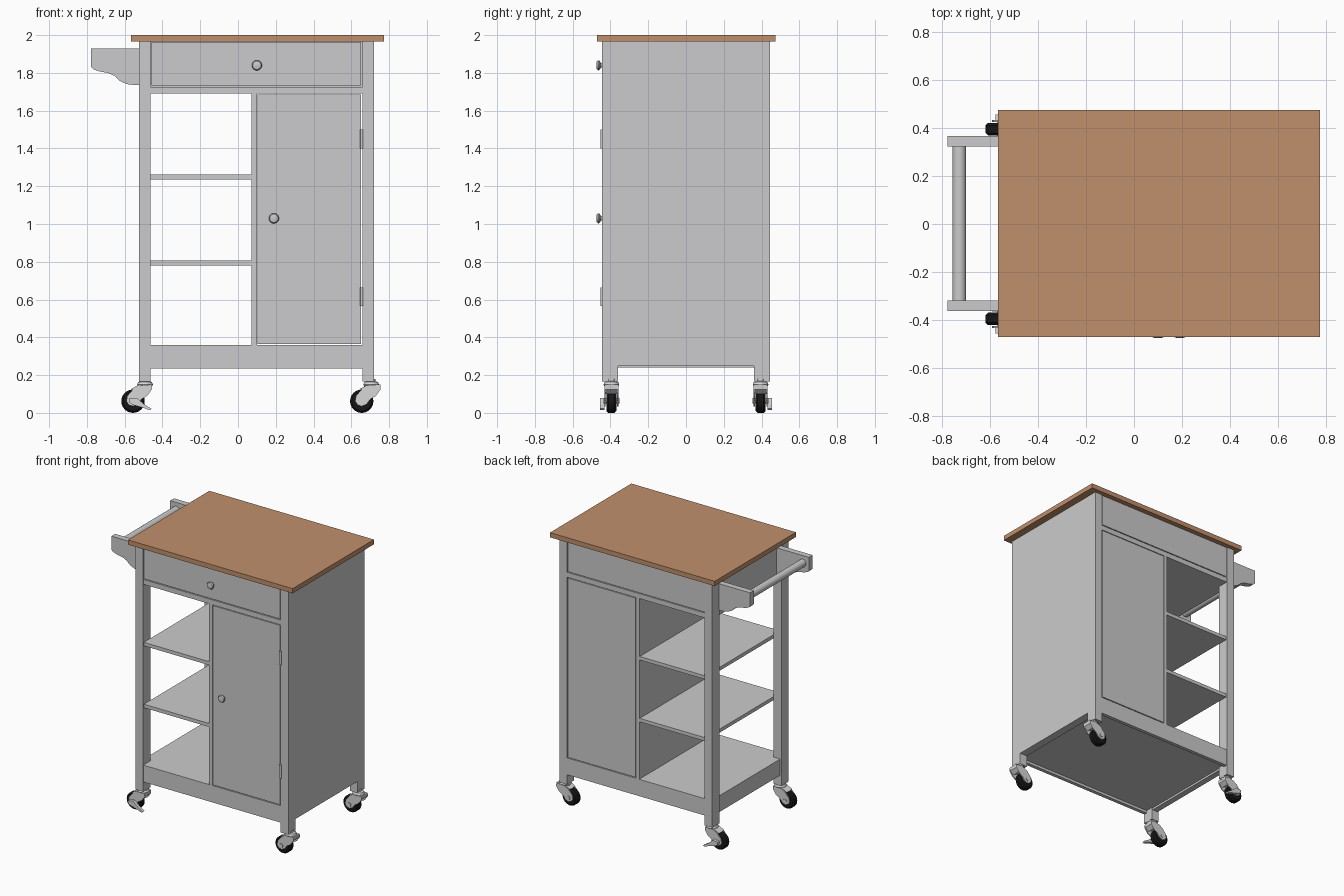
import bpy, bmesh, math
from mathutils import Matrix, Vector

if "Cube" in bpy.data.objects:
    bpy.data.objects.remove(bpy.data.objects["Cube"])


def material(name, rgb):
    m = bpy.data.materials.new(name)
    m.diffuse_color = (*rgb, 1)
    m.use_nodes = True
    m.node_tree.nodes["Principled BSDF"].inputs["Base Color"].default_value = m.diffuse_color
    return m


GREY = material("painted grey", (0.60, 0.60, 0.61))
WOOD = material("wood", (0.53, 0.28, 0.15))
METAL = material("caster metal", (0.68, 0.68, 0.68))
BLACK = material("black rubber", (0.008, 0.008, 0.008))


def finish(name, bm, mat, smooth=False):
    bmesh.ops.recalc_face_normals(bm, faces=bm.faces)
    me = bpy.data.meshes.new(name)
    bm.to_mesh(me)
    bm.free()
    me.materials.append(mat)
    ob = bpy.data.objects.new(name, me)
    bpy.context.collection.objects.link(ob)
    if smooth:
        bpy.ops.object.select_all(action='DESELECT')
        ob.select_set(True)
        bpy.context.view_layer.objects.active = ob
        bpy.ops.object.shade_smooth_by_angle(angle=math.radians(35))
    return ob


def box(name, x, y, z, mat=GREY):
    bm = bmesh.new()
    bmesh.ops.create_cube(bm, size=1)
    for v in bm.verts:
        v.co = [(a + b) / 2 + c * (b - a) for (a, b), c in zip((x, y, z), v.co)]
    return finish(name, bm, mat)


def plate(name, pts, y0, y1, mat):
    """Extrude an x-z outline from y0 to y1."""
    bm = bmesh.new()
    f = bm.faces.new([bm.verts.new((x, y0, z)) for x, z in pts])
    r = bmesh.ops.extrude_face_region(bm, geom=[f])
    for v in r["geom"]:
        if isinstance(v, bmesh.types.BMVert):
            v.co.y = y1
    return finish(name, bm, mat)


def lathe(name, profile, loc, axis, mat, n=24):
    """Revolve (radius, height) points about an axis through loc."""
    bm = bmesh.new()
    rot = Vector((0, 0, 1)).rotation_difference(Vector(axis)).to_matrix().to_4x4()
    mtx = Matrix.Translation(loc) @ rot
    rings = [[bm.verts.new(mtx @ Vector((r * math.cos(2 * math.pi * i / n),
                                         r * math.sin(2 * math.pi * i / n), h)))
              for i in range(n)] for r, h in profile]
    for a, b in zip(rings, rings[1:]):
        for i in range(n):
            j = (i + 1) % n
            bm.faces.new((a[i], a[j], b[j], b[i]))
    bm.faces.new(rings[0])
    bm.faces.new(rings[-1])
    return finish(name, bm, mat, True)


# Wooden worktop
box("worktop", (-0.566, 0.774), (-0.47, 0.475), (1.965, 2.0), WOOD)

# Legs
for sx, xs in (("left", (-0.524, -0.462)), ("right", (0.658, 0.72))):
    for sy, ys in (("front", (-0.444, -0.36)), ("back", (0.36, 0.444))):
        box(f"{sy}_{sx}_leg", xs, ys, (0.165, 1.965))

# Side panels and left rails
box("right_side_panel", (0.66, 0.719), (-0.36, 0.36), (0.248, 1.965))
box("left_top_rail", (-0.515, -0.47), (-0.36, 0.36), (1.69, 1.965))
box("left_bottom_rail", (-0.515, -0.47), (-0.36, 0.36), (0.24, 0.36))

# Inner boards: drawer housing, base, partition, shelves
box("drawer_housing", (-0.47, 0.66), (-0.42, 0.42), (1.69, 1.965))
box("base_board", (-0.47, 0.66), (-0.42, 0.42), (0.255, 0.36))
box("partition", (0.072, 0.10), (-0.44, 0.44), (0.36, 1.69))
for i, z in enumerate((0.78, 1.235)):
    box(f"shelf_{i + 1}", (-0.462, 0.072), (-0.435, 0.435), (z, z + 0.026))

# Front and back faces: rails, drawer panel, door panel
for side, s in (("front", -1), ("back", 1)):
    ys = sorted((s * 0.441, s * 0.415))
    box(f"{side}_bottom_rail", (-0.462, 0.658), ys, (0.236, 0.36))
    box(f"{side}_upper_rail", (-0.462, 0.658), ys, (1.69, 1.726))
    box(f"{side}_drawer_panel", (-0.458, 0.652), ys, (1.732, 1.963))
    box(f"{side}_door_panel", (0.104, 0.651), ys, (0.366, 1.685))

# Door hinges
for i, z in enumerate((0.615, 1.45)):
    lathe(f"hinge_{i + 1}", [(0.008, -0.05), (0.008, 0.05)], (0.655, -0.444, z), (0, 0, 1), GREY, 12)

# Knobs
for name, x, z in (("drawer_knob", 0.10, 1.84), ("door_knob", 0.19, 1.03)):
    lathe(name, [(0.013, 0), (0.012, 0.012), (0.024, 0.019), (0.027, 0.026), (0.022, 0.034), (0.01, 0.037)],
          (x, -0.438, z), (0, -1, 0), GREY)

# Towel handle: two shaped arms and a rod
arm = [(-0.49, 1.93), (-0.777, 1.93), (-0.777, 1.83), (-0.765, 1.818), (-0.735, 1.808),
       (-0.69, 1.80), (-0.655, 1.785), (-0.625, 1.757), (-0.59, 1.741), (-0.55, 1.735), (-0.49, 1.735)]
plate("front_handle_arm", arm, -0.362, -0.318, GREY)
plate("back_handle_arm", arm, 0.322, 0.366, GREY)
lathe("handle_rod", [(0.028, -0.325), (0.028, 0.325)], (-0.727, 0.002, 1.875), (0, 1, 0), GREY)

# Casters: tyre, hub, fork, swivel head; brake levers on the left pair
fork = [(-0.035, 0.062), (-0.03, 0.09), (0.0, 0.125), (0.03, 0.145), (0.098, 0.148), (0.10, 0.125),
        (0.075, 0.09), (0.045, 0.072), (0.025, 0.045), (0.0, 0.035), (-0.022, 0.042)]
for sx, wx in (("left", -0.556), ("right", 0.655)):
    for sy, s in (("front", -1), ("back", 1)):
        n, y = f"{sy}_{sx}_caster", s * 0.395
        stem = wx + (0.064 if sx == "left" else 0.05)
        lathe(n + "_tyre", [(0.03, -0.026), (0.052, -0.026), (0.062, -0.016), (0.062, 0.016),
                            (0.052, 0.026), (0.03, 0.026)], (wx, y, 0.062), (0, 1, 0), BLACK)
        lathe(n + "_axle", [(0.014, -0.042), (0.014, 0.042)], (wx, y, 0.064), (0, 1, 0), METAL, 16)
        outline = [(wx + a, b) for a, b in fork]
        for k, d in (("inner", -1), ("outer", 1)):
            plate(f"{n}_{k}_fork", outline, y + d * 0.03, y + d * 0.037, METAL)
        crown = [(wx - 0.01, 0.127), (wx + 0.03, 0.148), (wx + 0.1, 0.15), (wx + 0.098, 0.125),
                 (wx + 0.07, 0.1), (wx + 0.055, 0.112)]
        plate(n + "_crown", crown, y - 0.032, y + 0.032, METAL)
        lathe(n + "_swivel", [(0.036, 0.14), (0.042, 0.15), (0.036, 0.163), (0.022, 0.168), (0.022, 0.18)],
              (stem, y, 0), (0, 0, 1), METAL)
        if sx == "left":
            lever = [(wx - 0.02, 0.075), (wx + 0.02, 0.08), (wx + 0.06, 0.045), (wx + 0.098, 0.022),
                     (wx + 0.09, 0.014), (wx + 0.045, 0.03), (wx + 0.0, 0.042), (wx - 0.02, 0.055)]
            plate(n + "_brake_lever", lever, y + s * 0.037, y + s * 0.06, METAL)
